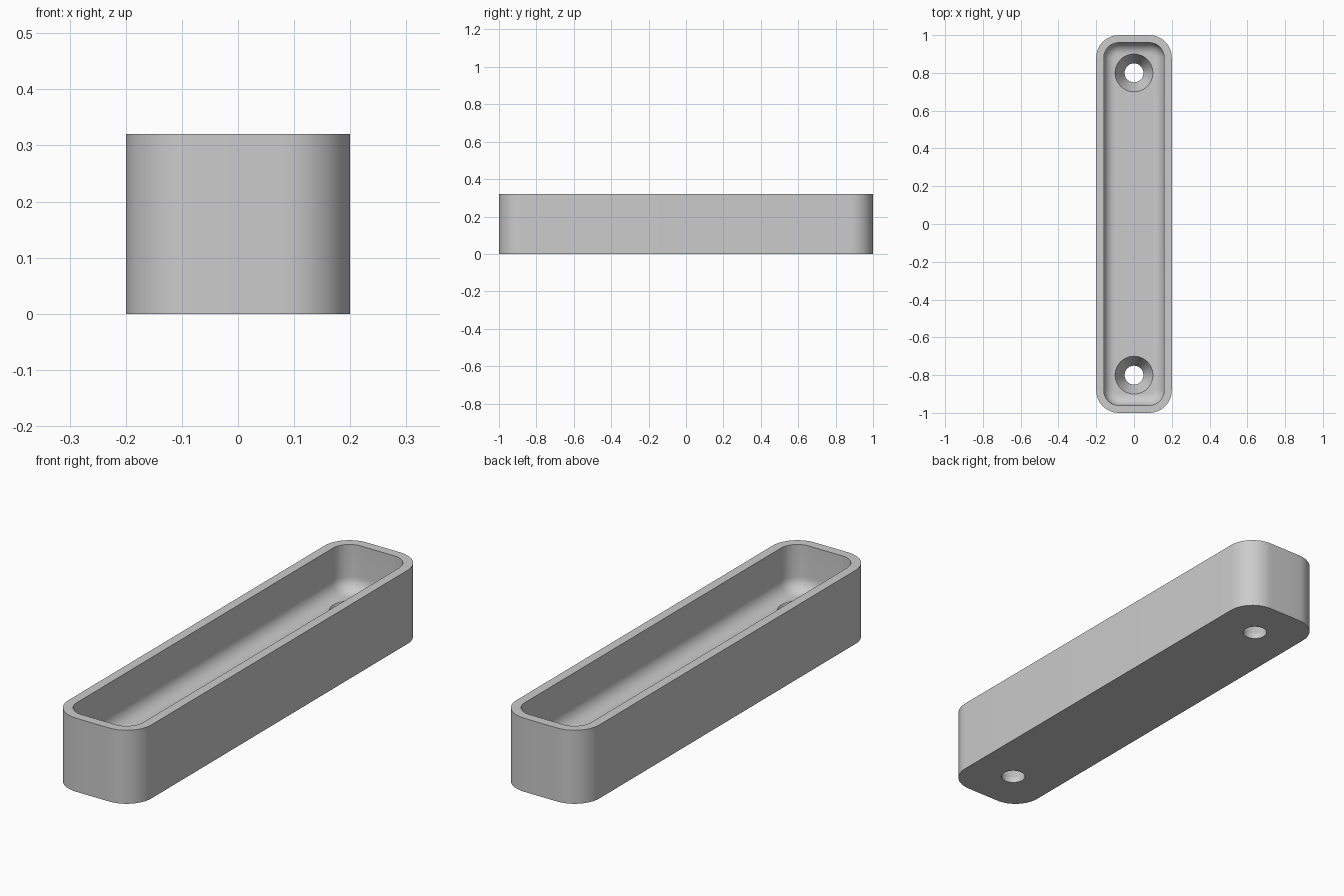
import bpy, bmesh, math

if "Cube" in bpy.data.objects:
    bpy.data.objects.remove(bpy.data.objects["Cube"], do_unlink=True)

HALF_X, HALF_Y, HEIGHT = 0.2, 1.0, 0.32
OUTER_R, WALL, FLOOR, FILLET = 0.12, 0.04, 0.12, 0.06
HOLE_Y = 0.8

grey = bpy.data.materials.new("plain_grey")
grey.use_nodes = True
colour = (0.6, 0.6, 0.6, 1)
grey.diffuse_color = colour
grey.node_tree.nodes["Principled BSDF"].inputs["Base Color"].default_value = colour


def rounded_loop(bm, inset, z, steps=12):
    """Ring of vertices around a rounded rectangle."""
    r = OUTER_R - inset
    cx, cy = HALF_X - OUTER_R, HALF_Y - OUTER_R
    ring = []
    for q, (sx, sy) in enumerate([(1, 1), (-1, 1), (-1, -1), (1, -1)]):
        for i in range(steps + 1):
            a = math.pi / 2 * (q + i / steps)
            ring.append(bm.verts.new((sx * cx + r * math.cos(a),
                                      sy * cy + r * math.sin(a), z)))
    return ring


def round_loop(bm, r, z, y, steps=48):
    """Ring of vertices around a circle."""
    return [bm.verts.new((r * math.cos(math.tau * i / steps),
                          y + r * math.sin(math.tau * i / steps), z))
            for i in range(steps)]


def skin(name, bm, rings):
    """Bridge the rings in order, cap both ends and make an object."""
    for a, b in zip(rings, rings[1:]):
        n = len(a)
        for i in range(n):
            j = (i + 1) % n
            bm.faces.new((a[i], a[j], b[j], b[i]))
    bm.faces.new(rings[0][::-1])
    bm.faces.new(rings[-1])
    bmesh.ops.recalc_face_normals(bm, faces=bm.faces)
    mesh = bpy.data.meshes.new(name)
    bm.to_mesh(mesh)
    bm.free()
    mesh.materials.append(grey)
    obj = bpy.data.objects.new(name, mesh)
    bpy.context.collection.objects.link(obj)
    return obj


# Tray: outer wall, rim, inner wall, then the fillet down to the floor
bm = bmesh.new()
section = [(0, 0), (0, HEIGHT), (WALL, HEIGHT)]
for k in range(11):
    a = math.pi / 2 * k / 10
    section.append((WALL + FILLET * (1 - math.cos(a)),
                    FLOOR + FILLET * (1 - math.sin(a))))
tray = skin("tray", bm, [rounded_loop(bm, d, z) for d, z in section])

# Countersunk screw holes at both ends
cutters = []
for label, y in (("front", -HOLE_Y), ("back", HOLE_Y)):
    bm = bmesh.new()
    steps = [(0.05, -0.1), (0.05, 0.025), (0.1, FLOOR), (0.104, FLOOR + 0.008)]
    cutter = skin(label + "_hole_cutter", bm,
                  [round_loop(bm, r, z, y) for r, z in steps])
    cutter.hide_render = True
    cutters.append(cutter)
    mod = tray.modifiers.new(label + "_hole", "BOOLEAN")
    mod.operation = "DIFFERENCE"
    mod.solver = "EXACT"
    mod.object = cutter

# Apply the cuts, drop the cutters and shade
bpy.ops.object.select_all(action="DESELECT")
tray.select_set(True)
bpy.context.view_layer.objects.active = tray
for mod in list(tray.modifiers):
    bpy.ops.object.modifier_apply(modifier=mod.name)
for cutter in cutters:
    bpy.data.objects.remove(cutter, do_unlink=True)
bpy.ops.object.shade_smooth_by_angle(angle=math.radians(25))
